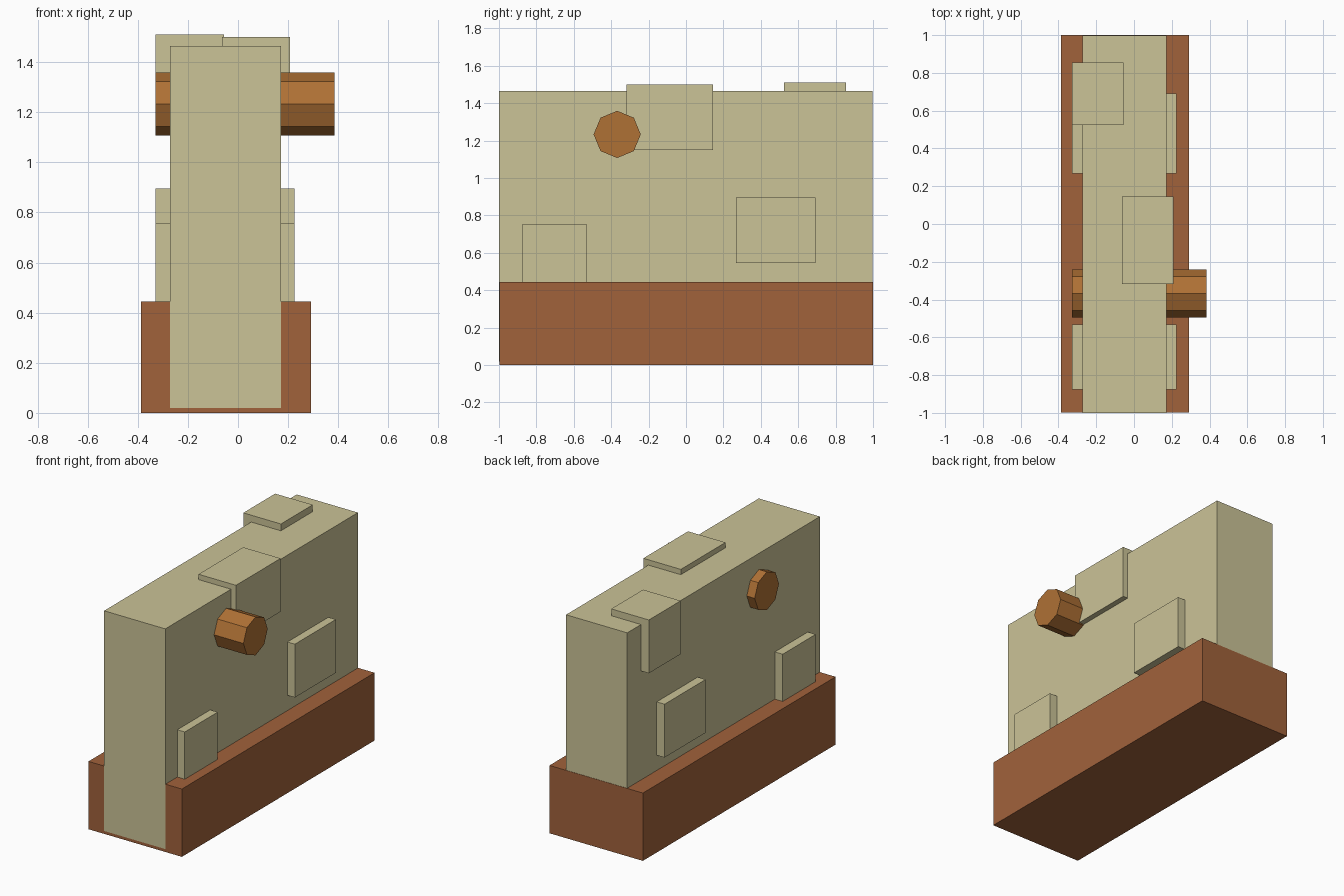
import bpy, math
from mathutils import Matrix

if "Cube" in bpy.data.objects:
    bpy.data.objects.remove(bpy.data.objects["Cube"])


def material(name, rgb):
    m = bpy.data.materials.new(name)
    lin = [((c / 255 + 0.055) / 1.055) ** 2.4 for c in rgb]
    m.diffuse_color = (*lin, 1)
    m.use_nodes = True
    m.node_tree.nodes["Principled BSDF"].inputs["Base Color"].default_value = m.diffuse_color
    return m


plaster = material("sandy plaster", (203, 195, 151))
clay = material("red brown clay", (161, 98, 59))
wood = material("orange wood", (175, 113, 53))


def box(name, x, y, z, mat):
    """Box from (min, max) ranges on each axis."""
    bpy.ops.mesh.primitive_cube_add(size=1)
    ob = bpy.context.object
    ob.name = name
    size = [r[1] - r[0] for r in (x, y, z)]
    mid = [(r[0] + r[1]) / 2 for r in (x, y, z)]
    ob.data.transform(Matrix.Translation(mid) @ Matrix.Diagonal((*size, 1)))
    ob.data.materials.append(mat)
    return ob


# Footing and wall (their end faces are almost flush)
box("footing", (-0.387, 0.291), (-0.998, 1.0), (0, 0.445), clay)
box("wall", (-0.272, 0.172), (-1.0, 0.998), (0.02, 1.465), plaster)

# Bricks passing right through the wall
box("low_brick", (-0.329, 0.226), (-0.875, -0.533), (0.405, 0.755), plaster)
box("middle_brick", (-0.329, 0.226), (0.267, 0.692), (0.545, 0.895), plaster)

# Bricks along the top edge
box("top_brick_right", (-0.064, 0.208), (-0.318, 0.145), (1.15, 1.5), plaster)
box("top_brick_left", (-0.329, -0.056), (0.525, 0.855), (1.16, 1.51), plaster)

# Eight-sided beam poking out of both sides
x0, x1 = -0.329, 0.385
bpy.ops.mesh.primitive_cylinder_add(vertices=8, radius=0.126, depth=x1 - x0)
beam = bpy.context.object
beam.name = "wooden_beam"
beam.data.transform(Matrix.Translation(((x0 + x1) / 2, -0.368, 1.233))
                    @ Matrix.Rotation(math.pi / 2, 4, 'Y'))
beam.data.materials.append(wood)
